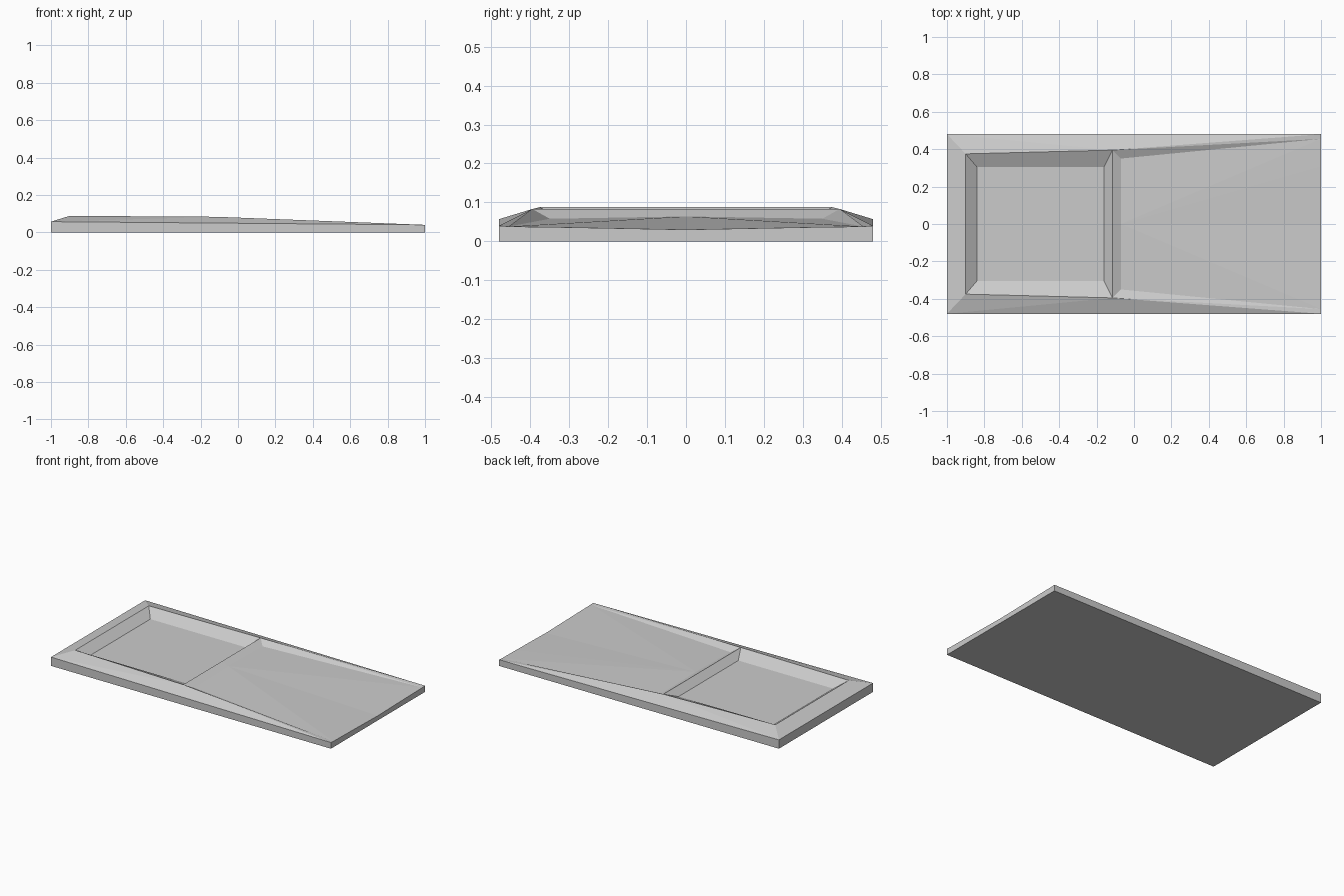
import bpy
import bmesh

cube = bpy.data.objects.get("Cube")
if cube:
    bpy.data.objects.remove(cube, do_unlink=True)

# Single plain grey
grey = bpy.data.materials.new("stone_grey")
grey.use_nodes = True
color = (0.6, 0.6, 0.6, 1)
grey.diffuse_color = color
grey.node_tree.nodes["Principled BSDF"].inputs["Base Color"].default_value = color

# Heights
RIM, CREST, DIVIDER, PIT, LOW = 0.057, 0.088, 0.083, 0.045, 0.04

# Named corner points of one half; "mid" points lie on the centre line
P = {
    "base_a": (-1, 0.48, 0), "base_b": (1, 0.48, 0),
    "base_a_mid": (-1, 0, 0), "base_b_mid": (1, 0, 0),
    "rim_a": (-1, 0.48, RIM), "rim_b": (1, 0.48, LOW), "rim_a_mid": (-1, 0, RIM),
    "crest_a": (-0.9, 0.375, CREST), "crest_a_mid": (-0.9, 0, CREST),
    "crest_b": (-0.115, 0.395, DIVIDER), "crest_b_mid": (-0.115, 0, DIVIDER),
    "pit_a": (-0.84, 0.305, PIT), "pit_a_mid": (-0.84, 0, PIT),
    "pit_b": (-0.16, 0.305, PIT), "pit_b_mid": (-0.16, 0, PIT),
    "ramp": (-0.07, 0.35, 0.058), "ramp_mid": (-0.07, 0, 0.064),
    "end_out": (1, 0.455, 0.038), "end_in": (1, 0.31, 0.036), "end_mid": (1, 0, 0.03),
}

FACES = [
    # base slab: underside, side and both ends
    "base_a_mid base_b_mid base_b base_a",
    "base_a base_b rim_b rim_a",
    "base_a_mid base_a rim_a rim_a_mid",
    "base_b base_b_mid end_mid end_in end_out rim_b",
    # outer banks
    "rim_a rim_b crest_b", "rim_a crest_b crest_a",
    "rim_a_mid rim_a crest_a crest_a_mid",
    # sunken bay
    "crest_a_mid crest_a pit_a pit_a_mid",
    "crest_a crest_b pit_b pit_a",
    "crest_b crest_b_mid pit_b_mid pit_b",
    "pit_a_mid pit_a pit_b pit_b_mid",
    # divider bank and ramp
    "crest_b_mid crest_b ramp ramp_mid",
    "crest_b rim_b end_out", "crest_b end_out ramp",
    "ramp_mid ramp end_out", "ramp_mid end_out end_in", "ramp_mid end_in end_mid",
]

bm = bmesh.new()
for side in (1, -1):
    verts = {name: bm.verts.new((x, y * side, z)) for name, (x, y, z) in P.items()}
    for face in FACES:
        bm.faces.new([verts[name] for name in face.split()])
bmesh.ops.remove_doubles(bm, verts=bm.verts, dist=0.0001)
bmesh.ops.recalc_face_normals(bm, faces=bm.faces)

mesh = bpy.data.meshes.new("banked_platform")
bm.to_mesh(mesh)
bm.free()
mesh.materials.append(grey)
platform = bpy.data.objects.new("banked_platform", mesh)
bpy.context.collection.objects.link(platform)
